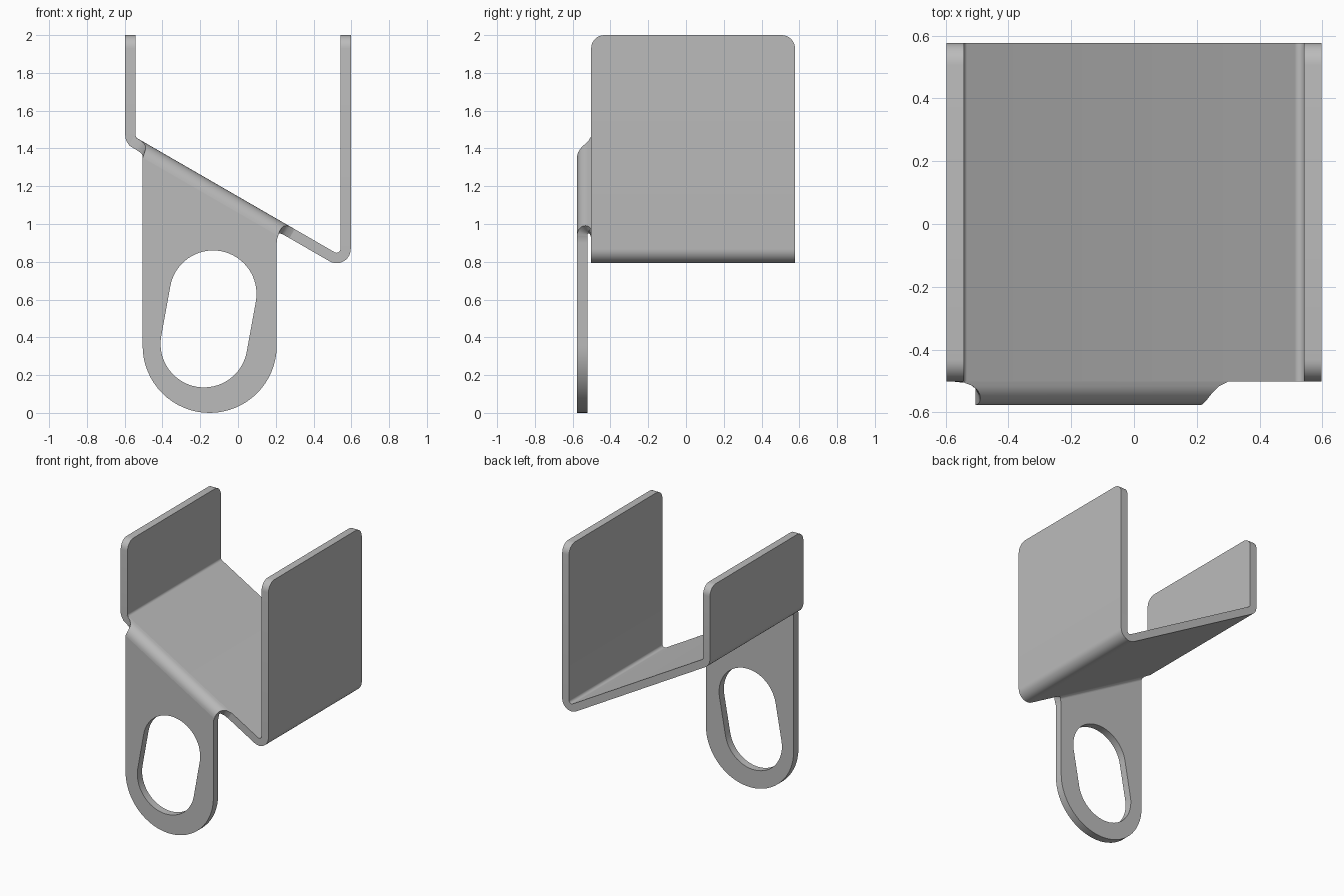
import bpy, bmesh
from math import sin, cos, tan, pi, radians
from mathutils import Vector

cube = bpy.data.objects.get("Cube")
if cube:
    bpy.data.objects.remove(cube)

THICK, R_IN = 0.055, 0.02
R_OUT = R_IN + THICK
HALF_X, FRONT, BACK, TOP = 0.597, -0.502, 0.577, 2.0
CORNER = 0.07
SLOPE = radians(30)
MID_Z = 1.146                      # sloped floor height at x = 0

steel = bpy.data.materials.new("grey steel")
steel.use_nodes = True
steel.diffuse_color = (0.5, 0.5, 0.5, 1)
steel.node_tree.nodes["Principled BSDF"].inputs["Base Color"].default_value = (0.5, 0.5, 0.5, 1)


def floor_z(x):
    return MID_Z - tan(SLOPE) * x


def finish(name, bm):
    bmesh.ops.recalc_face_normals(bm, faces=bm.faces)
    mesh = bpy.data.meshes.new(name)
    bm.to_mesh(mesh)
    bm.free()
    mesh.materials.append(steel)
    obj = bpy.data.objects.new(name, mesh)
    bpy.context.collection.objects.link(obj)
    bpy.ops.object.select_all(action="DESELECT")
    obj.select_set(True)
    bpy.context.view_layer.objects.active = obj
    bpy.ops.object.shade_smooth_by_angle(angle=radians(30))
    return obj


def loft(name, rings, caps=True):
    """Join four-point sheet sections into a solid strip."""
    bm = bmesh.new()
    loops = [[bm.verts.new(p) for p in ring] for ring in rings]
    for a, b in zip(loops, loops[1:]):
        for i in range(4):
            j = (i + 1) % 4
            bm.faces.new((a[i], a[j], b[j], b[i]))
    if caps:
        bm.faces.new(loops[0])
        bm.faces.new(loops[-1])
    return finish(name, bm)


# Channel: two upright walls and the sloped floor, bent from one sheet
def section(inner, outer, inset=0.0):
    y0, y1 = FRONT + inset, BACK - inset
    return [(inner[0], y0, inner[1]), (inner[0], y1, inner[1]),
            (outer[0], y1, outer[1]), (outer[0], y0, outer[1])]


def wall_top(side):
    rings = []
    for i in range(9):
        a = pi / 2 * (1 - i / 8)
        z = TOP - CORNER + CORNER * sin(a)
        rings.append(section((side * (HALF_X - THICK), z), (side * HALF_X, z),
                             CORNER * (1 - cos(a))))
    return rings


def floor_bend(side, start, end):
    cx = side * (HALF_X - R_OUT)
    cz = floor_z(cx) + R_IN / cos(SLOPE)
    rings = []
    for i in range(13):
        a = radians(start + (end - start) * i / 12)
        rings.append(section((cx + R_IN * cos(a), cz + R_IN * sin(a)),
                             (cx + R_OUT * cos(a), cz + R_OUT * sin(a))))
    return rings


loft("channel", wall_top(-1) + floor_bend(-1, 180, 240)
     + floor_bend(1, 240, 360) + wall_top(1)[::-1])

# Rounded bend joining the floor to the hanging tab, with relief-cut ends
left_x = [-.55, -.513, -.498, -.491, -.49, -.491, -.495, -.50, -.505]
right_x = [.30, .272, .257, .245, .236, .229, .222, .217, .212]


def bend_point(x, angle, radius):
    outer_drop = R_OUT * (1 - cos(angle))
    drop = R_OUT - radius * cos(angle)
    u = (x + outer_drop * sin(SLOPE)) / cos(SLOPE)
    return (u * cos(SLOPE) - drop * sin(SLOPE), FRONT - radius * sin(angle),
            MID_Z - u * sin(SLOPE) - drop * cos(SLOPE))


bend_rings = []
for i, (xl, xr) in enumerate(zip(left_x, right_x)):
    a = pi / 2 * i / 8
    bend_rings.append([bend_point(xl, a, R_IN), bend_point(xr, a, R_IN),
                       bend_point(xr, a, R_OUT), bend_point(xl, a, R_OUT)])
loft("tab_bend", bend_rings, caps=False)


# Hanging tab with a round bottom and a tilted slot
def arc(cx, cz, r, start, end, steps=32):
    angles = [radians(start + (end - start) * i / steps) for i in range(steps + 1)]
    return [(cx + r * cos(a), cz + r * sin(a)) for a in angles]


tab_left, tab_right = bend_rings[-1][3], bend_rings[-1][2]
outline = arc(-0.15, 0.355, 0.355, 180, 360)
outline += [(0.205, 0.90), (0.207, 0.922), (tab_right[0], tab_right[2]),
            (tab_left[0], tab_left[2])]
slot = arc(-0.132, 0.63, 0.23, -10, 170) + arc(-0.18, 0.365, 0.23, 170, 350)

bm = bmesh.new()
edges = []
for loop in (outline, slot):
    verts = [bm.verts.new((x, FRONT - R_OUT, z)) for x, z in loop]
    edges += [bm.edges.new((v, verts[i - 1])) for i, v in enumerate(verts)]
bmesh.ops.triangle_fill(bm, edges=edges, use_beauty=True)
grown = bmesh.ops.extrude_face_region(bm, geom=bm.faces[:], use_keep_orig=True)
bmesh.ops.translate(bm, vec=Vector((0, THICK, 0)),
                    verts=[g for g in grown["geom"] if isinstance(g, bmesh.types.BMVert)])
finish("hanging_tab", bm)
